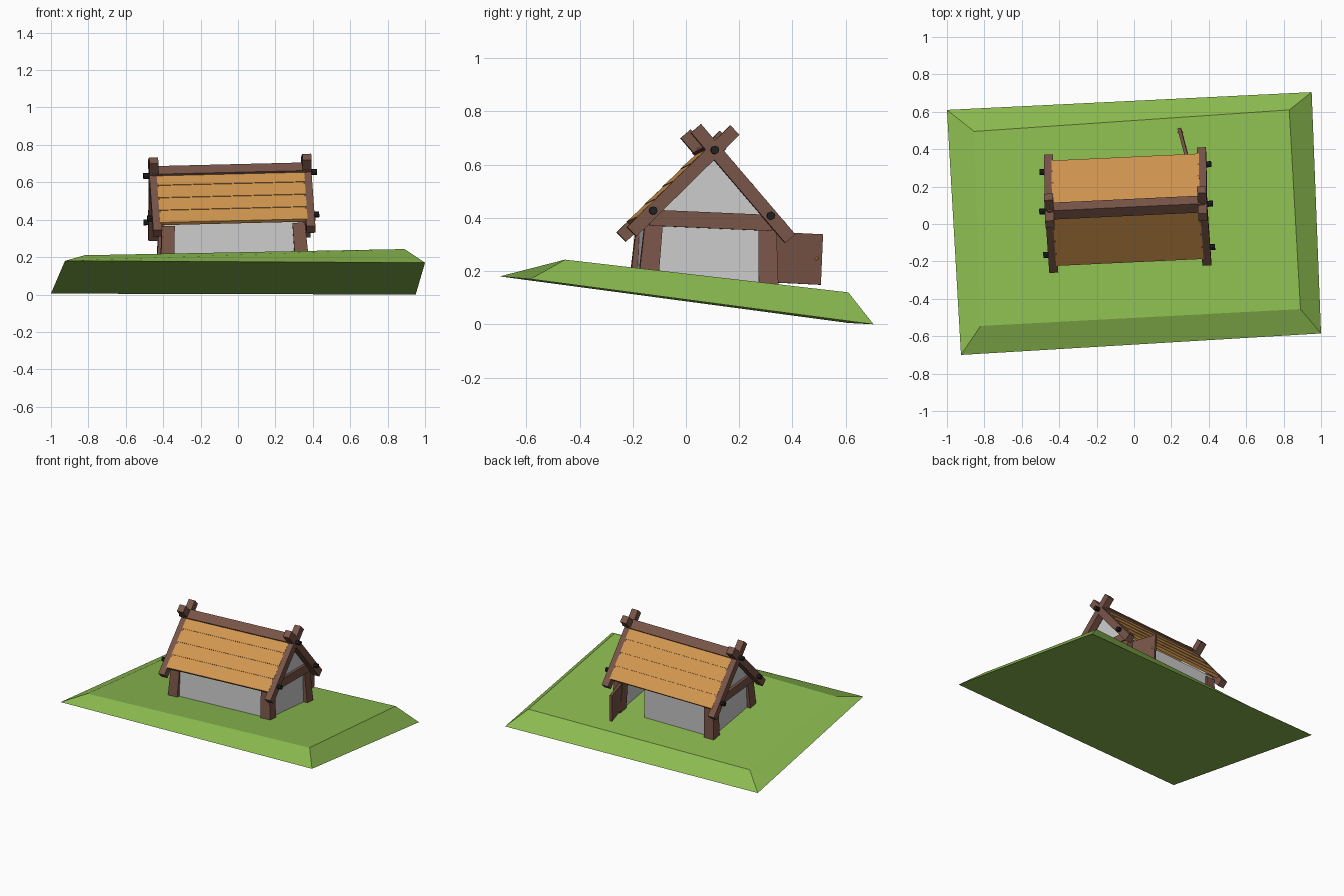
import bpy, bmesh
from math import radians, sin, cos, atan2, hypot
from mathutils import Matrix, Vector

if "Cube" in bpy.data.objects:
    bpy.data.objects.remove(bpy.data.objects["Cube"])


def material(name, rgb):
    m = bpy.data.materials.new(name)
    m.diffuse_color = (*rgb, 1)
    m.use_nodes = True
    m.node_tree.nodes["Principled BSDF"].inputs["Base Color"].default_value = m.diffuse_color
    return m


WOOD = material("wood", (0.19, 0.09, 0.065))
PLANK = material("plank", (0.65, 0.31, 0.08))
GRASS = material("grass", (0.26, 0.50, 0.08))
IRON = material("iron", (0.015, 0.015, 0.015))
BRASS = material("brass", (0.9, 0.6, 0.05))

# the whole house leans a little with the slope
HOUSE = (Matrix.Translation((-0.025, 0.06, 0)) @ Matrix.Rotation(radians(2.7), 4, 'Z')
         @ Matrix.Rotation(radians(-1.4), 4, 'Y') @ Matrix.Rotation(radians(-2.5), 4, 'X'))
A = radians(47)          # roof pitch
APEX = 0.645             # height where rafters cross


def finish(name, bm, mat, matrix):
    bmesh.ops.recalc_face_normals(bm, faces=bm.faces)
    me = bpy.data.meshes.new(name)
    bm.to_mesh(me)
    bm.free()
    ob = bpy.data.objects.new(name, me)
    ob.matrix_world = matrix
    if mat:
        me.materials.append(mat)
    bpy.context.collection.objects.link(ob)
    return ob


def loft(name, low, high, mat=None, matrix=HOUSE):
    """Solid between two matching polygons."""
    bm = bmesh.new()
    a = [bm.verts.new(p) for p in low]
    b = [bm.verts.new(p) for p in high]
    bm.faces.new(a)
    bm.faces.new(b)
    for i in range(len(a)):
        j = (i + 1) % len(a)
        bm.faces.new((a[i], a[j], b[j], b[i]))
    return finish(name, bm, mat, matrix)


def box(name, size, loc, mat=None, rot=0, axis='X'):
    bm = bmesh.new()
    bmesh.ops.create_cube(bm, size=1)
    bmesh.ops.scale(bm, vec=size, verts=bm.verts)
    return finish(name, bm, mat,
                  HOUSE @ Matrix.Translation(loc) @ Matrix.Rotation(rot, 4, axis))


def on_slope(s, x, dist, off):
    """Point at a distance down slope s (+1 back, -1 front), lifted off the rafter line."""
    return (x, s * (cos(A) * dist + sin(A) * off), APEX - sin(A) * dist + cos(A) * off)


def bolt(name, loc):
    bm = bmesh.new()
    bmesh.ops.create_cone(bm, cap_ends=True, segments=8, radius1=0.016, radius2=0.016, depth=0.10)
    finish(name, bm, IRON, HOUSE @ Matrix.Translation(loc) @ Matrix.Rotation(radians(90), 4, 'Y'))


# sloping ground slab
loft("ground",
     [(-0.925, -0.70, 0.18), (1.0, -0.585, 0.17), (0.95, 0.705, 0.0), (-1.0, 0.61, 0.005)],
     [(-0.82, -0.545, 0.21), (0.89, -0.455, 0.243), (0.83, 0.61, 0.12), (-0.855, 0.495, 0.09)],
     GRASS, Matrix())

# walls, with a door opening at the back
Z0, WX, WY, EAVE = 0.12, 0.37, 0.235, 0.385
H = EAVE - Z0
box("front_wall", (2 * WX, 0.03, H), (0, -WY + 0.015, Z0 + H / 2))
box("back_wall", (WX + 0.155, 0.03, H), ((0.155 - WX) / 2, WY - 0.015, Z0 + H / 2))
box("door_lintel", (WX - 0.155, 0.03, 0.035), ((0.155 + WX) / 2, WY - 0.015, EAVE - 0.0175))
for e, side in ((-1, "left"), (1, "right")):
    outline = [(-WY, Z0), (WY, Z0), (WY, EAVE), (0, APEX - 0.005), (-WY, EAVE)]
    loft(f"{side}_gable_wall", [(e * (WX - 0.03), y, z) for y, z in outline],
         [(e * WX, y, z) for y, z in outline])
    box(f"{side}_tie_beam", (0.05, 0.46, 0.06), (e * 0.365, 0, 0.382), WOOD)

    # flared corner posts
    for s, face in ((-1, "front"), (1, "back")):
        def ring(inner, outer, z):
            xs, ys = (WX - inner, WX + outer), (WY - inner, WY + outer)
            return [(e * xs[i], s * ys[j], z) for i, j in ((0, 0), (1, 0), (1, 1), (0, 1))]
        loft(f"{face}_{side}_post", ring(0.055, 0.012, 0.365), ring(0.045, 0.03, Z0), WOOD)

        # crossed rafters and their bolts
        box(f"{face}_{side}_rafter", (0.048, 0.545, 0.05), on_slope(s, e * 0.41, 0.165, 0),
            WOOD, -s * A)
        bolt(f"{face}_{side}_bolt", on_slope(s, e * 0.41, 0.325, 0))
    bolt(f"{side}_ridge_bolt", (e * 0.415, 0, APEX))

# ridge beam set on edge, lapped roof planks
box("ridge_beam", (0.84, 0.064, 0.064), (0, 0, 0.652), WOOD, radians(45))
for s, face in ((-1, "front"), (1, "back")):
    for i in range(4):
        box(f"{face}_roof_plank_{i + 1}", (0.79, 0.099, 0.02),
            on_slope(s, 0, 0.05 + 0.095 * i, 0.016), PLANK, -s * (A - radians(2)))

# open door with knob
hinge, tip = Vector((0.335, 0.24)), Vector((0.295, 0.425))
d = tip - hinge
mid = (hinge + tip) / 2
box("door", (d.length, 0.018, 0.19), (mid.x, mid.y, 0.255), WOOD, atan2(d.y, d.x), 'Z')
bm = bmesh.new()
bmesh.ops.create_icosphere(bm, subdivisions=1, radius=0.009)
bmesh.ops.scale(bm, vec=(2, 1, 1), verts=bm.verts)
knob = hinge + d * 0.9
finish("door_knob", bm, BRASS, HOUSE @ Matrix.Translation((knob.x, knob.y, 0.258)))
